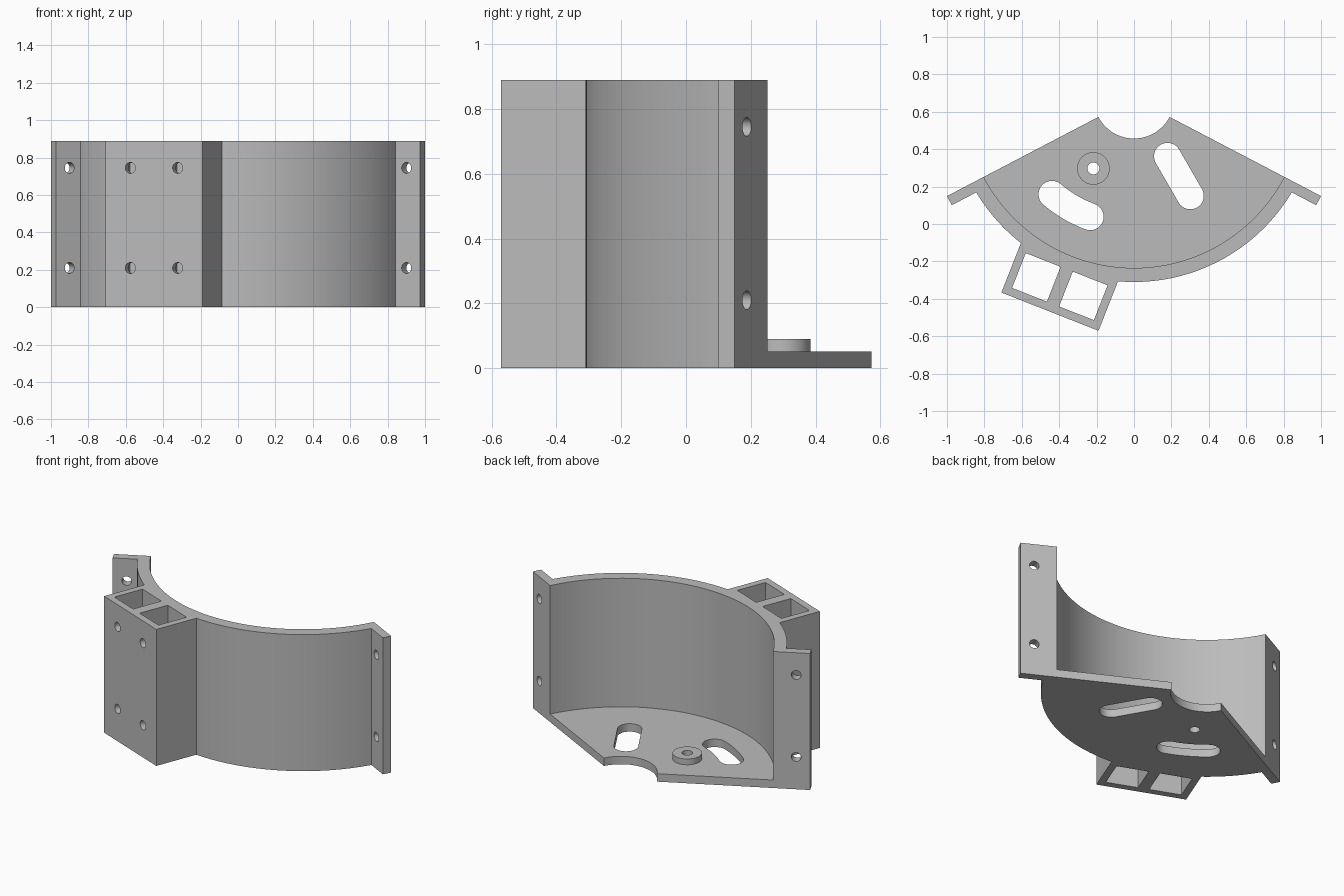
import bpy
import bmesh
from math import sin, cos, asin, radians, degrees
from mathutils import Vector

if "Cube" in bpy.data.objects:
    bpy.data.objects.remove(bpy.data.objects["Cube"])

# Main dimensions; angles are in degrees about the arc axis, zero facing the front
AXIS = Vector((0, 0.672))
HEIGHT, FLOOR = 0.89, 0.052
R_NOTCH, R_IN, R_OUT, R_TAB = 0.215, 0.907, 0.982, 1.128
EDGE, TAB = 62.4, 0.055
BOX, BOX_R, BOX_HALF = -21.5, 1.226, 0.279
HOLE_Z = (0.21, 0.745)

grey = bpy.data.materials.new("plain grey")
grey.use_nodes = True
grey.diffuse_color = (0.5, 0.5, 0.5, 1)
grey.node_tree.nodes["Principled BSDF"].inputs["Base Color"].default_value = (0.5, 0.5, 0.5, 1)


def local(a, r, t=0):
    """Plan point at radius r along angle a, shifted sideways by t."""
    a = radians(a)
    return AXIS + Vector((sin(a), -cos(a))) * r + Vector((cos(a), sin(a))) * t


def arc(centre, r, a0, a1, n):
    angles = [radians(a0 + (a1 - a0) * i / n) for i in range(n + 1)]
    return [centre + Vector((sin(a), -cos(a))) * r for a in angles]


def finish(name, bm):
    bmesh.ops.recalc_face_normals(bm, faces=bm.faces[:])
    mesh = bpy.data.meshes.new(name)
    bm.to_mesh(mesh)
    bm.free()
    mesh.materials.append(grey)
    obj = bpy.data.objects.new(name, mesh)
    bpy.context.scene.collection.objects.link(obj)
    return obj


def prism(name, outline, z0, z1):
    pts = [p for i, p in enumerate(outline) if (p - outline[i - 1]).length > 1e-4]
    bm = bmesh.new()
    face = bm.faces.new([bm.verts.new((p.x, p.y, z0)) for p in pts])
    new = bmesh.ops.extrude_face_region(bm, geom=[face])["geom"]
    verts = [g for g in new if isinstance(g, bmesh.types.BMVert)]
    bmesh.ops.translate(bm, verts=verts, vec=(0, 0, z1 - z0))
    return finish(name, bm)


def rod(name, start, end, z, r):
    """Horizontal round cutter between two plan points."""
    a, b = start.to_3d(), end.to_3d()
    bm = bmesh.new()
    bmesh.ops.create_cone(bm, cap_ends=True, segments=32, radius1=r, radius2=r, depth=(b - a).length)
    bmesh.ops.rotate(bm, verts=bm.verts[:], matrix=(b - a).to_track_quat("Z", "Y").to_matrix())
    bmesh.ops.translate(bm, verts=bm.verts[:], vec=(a + b) / 2 + Vector((0, 0, z)))
    return finish(name, bm)


def activate(obj):
    bpy.ops.object.select_all(action="DESELECT")
    obj.select_set(True)
    bpy.context.view_layer.objects.active = obj


def cut(obj, cutter):
    cutter.hide_render = True
    mod = obj.modifiers.new("cut", "BOOLEAN")
    mod.operation, mod.solver, mod.object = "DIFFERENCE", "EXACT", cutter
    activate(obj)
    bpy.ops.object.modifier_apply(modifier=mod.name)
    bpy.data.objects.remove(cutter)


# Whole bracket outline: notch, end tabs, curved wall and projecting box
tab_step = degrees(asin(TAB / R_OUT))
box_step = degrees(asin(BOX_HALF / R_OUT))
outline = arc(AXIS, R_NOTCH, -EDGE, EDGE, 32)
outline += [local(EDGE, R_TAB), local(EDGE, R_TAB, -TAB)]
outline += arc(AXIS, R_OUT, EDGE - tab_step, BOX + box_step, 40)
outline += [local(BOX, BOX_R, BOX_HALF), local(BOX, BOX_R, -BOX_HALF)]
outline += arc(AXIS, R_OUT, BOX - box_step, tab_step - EDGE, 14)
outline += [local(-EDGE, R_TAB, TAB), local(-EDGE, R_TAB)]
bracket = prism("curved_bracket", outline[::-1], 0, HEIGHT)

# Hollow above the floor plate
cut(bracket, prism("hollow", arc(AXIS, R_IN, 0, 360, 128), FLOOR, 1.2))

# Two square pockets through the box, each with two screw holes in front
for side in (-1, 1):
    corners = [(0.982, 0.035), (1.182, 0.035), (1.182, 0.235), (0.982, 0.235)]
    cut(bracket, prism("pocket", [local(BOX, r, side * t) for r, t in corners], -0.1, 1.2))
    for z in HOLE_Z:
        t = side * 0.136
        cut(bracket, rod("box_hole", local(BOX, 1.1, t), local(BOX, 1.3, t), z, 0.029))

# Screw holes through the end tabs
for side in (-1, 1):
    for z in HOLE_Z:
        a = side * EDGE
        cut(bracket, rod("tab_hole", local(a, 1.045, -0.1), local(a, 1.045, 0.1), z, 0.029))

# Curved slot and straight radial slot in the floor
W, R_SLOT, A0, A1 = 0.072, 0.675, -40.5, -20.3
curved = arc(AXIS, R_SLOT + W, A0, A1, 12)
curved += arc(local(A1, R_SLOT), W, A1, A1 + 180, 16)
curved += arc(AXIS, R_SLOT - W, A1, A0, 12)
curved += arc(local(A0, R_SLOT), W, A0 + 180, A0 + 360, 16)
cut(bracket, prism("curved_slot", curved, -0.1, 0.2))
straight = arc(local(30, 0.602), W, -60, 120, 16) + arc(local(30, 0.358), W, 120, 300, 16)
cut(bracket, prism("straight_slot", straight, -0.1, 0.2))

# Round boss on the floor, drilled through
spot = Vector((-0.217, 0.297))
boss = prism("floor_boss", arc(spot, 0.087, 0, 360, 48), FLOOR, 0.09)
for part in (bracket, boss):
    cut(part, prism("boss_hole", arc(spot, 0.032, 0, 360, 32), -0.1, 0.2))

# Smooth curves, crisp corners
for part in (bracket, boss):
    activate(part)
    bpy.ops.object.shade_smooth_by_angle(angle=radians(30))
